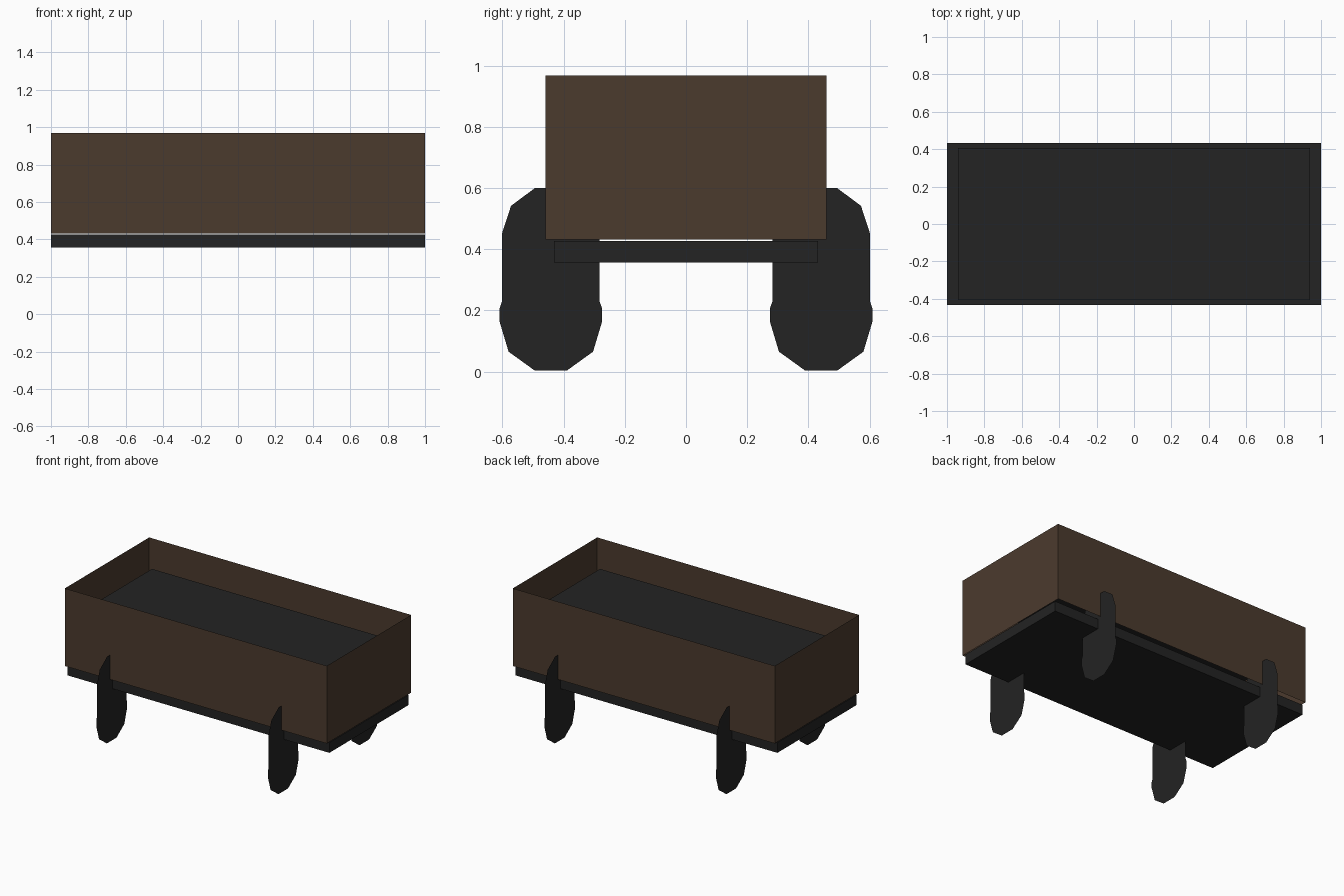
import bpy
import bmesh

cube = bpy.data.objects.get("Cube")
if cube:
    bpy.data.objects.remove(cube, do_unlink=True)


def material(name, rgb):
    mat = bpy.data.materials.new(name)
    mat.use_nodes = True
    mat.diffuse_color = (*rgb, 1)
    bsdf = mat.node_tree.nodes["Principled BSDF"]
    bsdf.inputs["Base Color"].default_value = (*rgb, 1)
    bsdf.inputs["Roughness"].default_value = 0.9
    return mat


def make_object(name, bm, mat):
    mesh = bpy.data.meshes.new(name)
    bm.to_mesh(mesh)
    bm.free()
    mesh.materials.append(mat)
    obj = bpy.data.objects.new(name, mesh)
    bpy.context.collection.objects.link(obj)
    return obj


def box(half_x, half_y, low, high):
    bm = bmesh.new()
    bmesh.ops.create_cube(bm, size=2)
    for v in bm.verts:
        v.co = (v.co.x * half_x, v.co.y * half_y, high if v.co.z > 0 else low)
    bm.normal_update()
    return bm


brown = material("dark brown wood", (0.071, 0.043, 0.027))
black = material("charcoal", (0.0168, 0.0168, 0.0168))

# Base slab
make_object("base", box(1, 0.432, 0.357, 0.427), black)

# Thin side walls, open above and below
bm = box(1, 0.46, 0.432, 0.968)
caps = [f for f in bm.faces if abs(f.normal.z) > 0.5]
bmesh.ops.delete(bm, geom=caps, context='FACES_ONLY')
make_object("side_walls", bm, brown)

# Flat filling sheet inside the walls
bm = box(0.94, 0.405, 0.6, 0.788)
lower = [f for f in bm.faces if f.normal.z < 0.5]
bmesh.ops.delete(bm, geom=lower, context='FACES')
make_object("filling", bm, black)

# Flat rounded legs: half outline as (offset from leg centre, height)
LEG_Y = 0.442
half = [(0.052, 0.003), (0.138, 0.065), (0.168, 0.165), (0.168, 0.205),
        (0.16, 0.228), (0.16, 0.45), (0.13, 0.542), (0.052, 0.6)]
outline = half + [(-y, z) for y, z in reversed(half)]
for side, x in (("left", 0.655), ("right", -0.655)):
    for end, sign in (("front", -1), ("back", 1)):
        bm = bmesh.new()
        bm.faces.new([bm.verts.new((x, sign * LEG_Y + y, z)) for y, z in outline])
        make_object(f"{end}_{side}_leg", bm, black)
